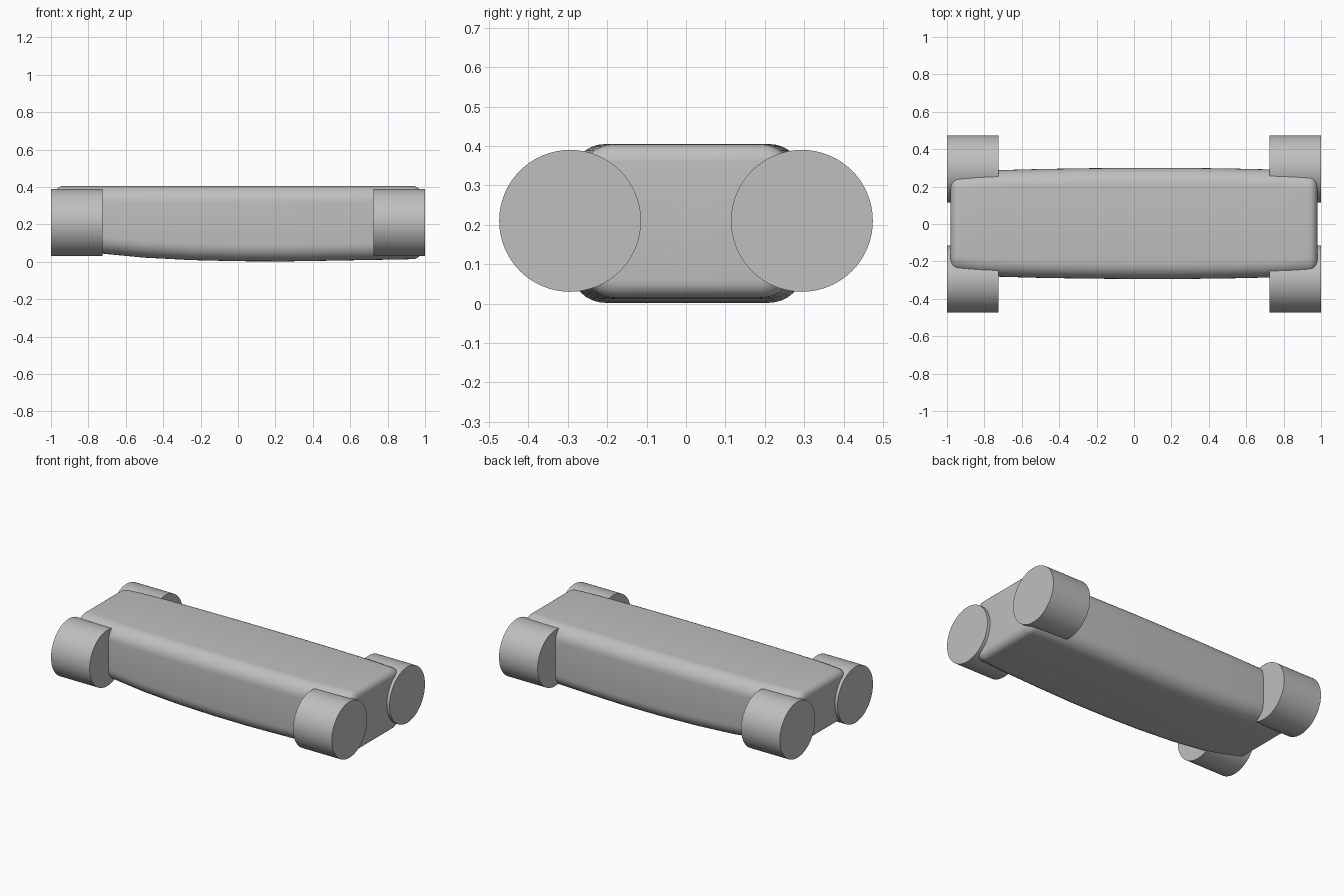
import bpy, bmesh, math

cube = bpy.data.objects.get("Cube")
if cube:
    bpy.data.objects.remove(cube, do_unlink=True)

grey = bpy.data.materials.new("plain grey")
grey.use_nodes = True
grey.diffuse_color = (0.52, 0.52, 0.52, 1)
grey.node_tree.nodes["Principled BSDF"].inputs["Base Color"].default_value = (0.52, 0.52, 0.52, 1)


def finish(name, bm):
    bmesh.ops.recalc_face_normals(bm, faces=bm.faces)
    mesh = bpy.data.meshes.new(name)
    bm.to_mesh(mesh)
    bm.free()
    mesh.materials.append(grey)
    obj = bpy.data.objects.new(name, mesh)
    bpy.context.collection.objects.link(obj)
    bpy.ops.object.select_all(action="DESELECT")
    obj.select_set(True)
    bpy.context.view_layer.objects.active = obj
    bpy.ops.object.shade_smooth_by_angle(angle=math.radians(30))
    return obj


TOP, CORNER, END, END_ROUND, STEPS = 0.405, 0.09, 0.98, 0.045, 8


def section(bm, x, half, bottom, inset=0.0):
    """Rounded rectangle across the body at x."""
    r = CORNER - inset
    y = half - CORNER
    low, high = bottom + CORNER, TOP - CORNER
    ring = []
    for i, (cy, cz) in enumerate([(y, high), (-y, high), (-y, low), (y, low)]):
        for k in range(STEPS + 1):
            a = math.pi / 2 * (i + k / STEPS)
            ring.append(bm.verts.new((x, cy + r * math.cos(a) + 0.003, cz + r * math.sin(a))))
    return ring


# Body: x, half width and underside height, with a keel rising to -x
stations = [(-0.935, 0.266, 0.072), (-0.84, 0.278, 0.058), (-0.72, 0.285, 0.043),
            (-0.5, 0.291, 0.022), (-0.25, 0.295, 0.009), (0, 0.297, 0.003),
            (0.25, 0.297, 0.002), (0.5, 0.294, 0.006), (0.72, 0.289, 0.01),
            (0.84, 0.283, 0.012), (0.935, 0.275, 0.014)]
bm = bmesh.new()


def rounded_end(side, station):
    """Rings from the full section to the flat end."""
    rings = []
    for k in range(1, 7):
        a = math.pi / 2 * k / 6
        x = side * (END - END_ROUND + END_ROUND * math.sin(a))
        rings.append(section(bm, x, station[1], station[2], END_ROUND * (1 - math.cos(a))))
    return rings


rings = rounded_end(-1, stations[0])[::-1]
rings += [section(bm, *s) for s in stations]
rings += rounded_end(1, stations[-1])
for a, b in zip(rings, rings[1:]):
    for i in range(len(a)):
        j = (i + 1) % len(a)
        bm.faces.new((a[i], a[j], b[j], b[i]))
bm.faces.new(rings[0])
bm.faces.new(rings[-1])
finish("body", bm)

# Four wide wheels with flat faces
for xname, sx in (("left", 1), ("right", -1)):
    for yname, sy in (("front", -1), ("back", 1)):
        bm = bmesh.new()
        bmesh.ops.create_cone(bm, cap_ends=True, segments=64, radius1=0.18, radius2=0.18, depth=0.275)
        wheel = finish(f"{yname}_{xname}_wheel", bm)
        wheel.rotation_euler.y = math.pi / 2
        wheel.location = (sx * 0.8625, sy * 0.294, 0.21)
